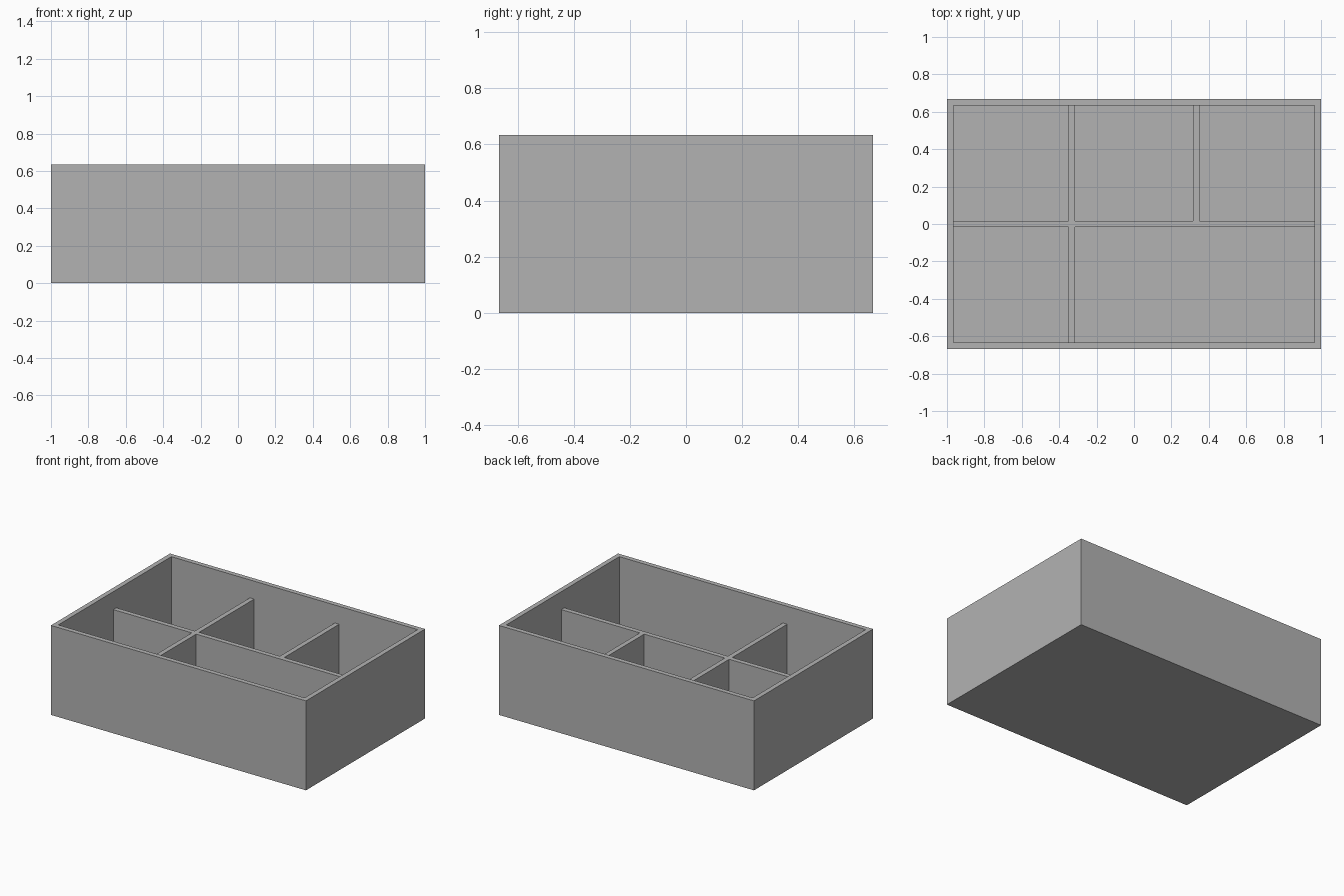
import bpy
import bmesh

cube = bpy.data.objects.get("Cube")
if cube:
    bpy.data.objects.remove(cube, do_unlink=True)

HALF_X, HALF_Y, HEIGHT = 1.0, 0.667, 0.634
WALL = 0.034
DIVIDER_TOP = 0.507
T = WALL / 2                      # half thickness of a divider
IN_X, IN_Y = HALF_X - WALL, HALF_Y - WALL

grey = bpy.data.materials.new("plain_grey")
colour = (0.45, 0.45, 0.45, 1)
grey.diffuse_color = colour
grey.use_nodes = True
grey.node_tree.nodes["Principled BSDF"].inputs["Base Color"].default_value = colour


def extrude_profile(bm, points, z0, z1):
    """Raise a plan outline into a solid and return its top face."""
    base = bm.faces.new([bm.verts.new((x, y, z0)) for x, y in points])
    moved = bmesh.ops.extrude_face_region(bm, geom=[base], use_keep_orig=True)["geom"]
    for v in moved:
        if isinstance(v, bmesh.types.BMVert):
            v.co.z = z1
    bmesh.ops.recalc_face_normals(bm, faces=bm.faces)
    return next(f for f in moved if isinstance(f, bmesh.types.BMFace))


def finish(name, bm):
    mesh = bpy.data.meshes.new(name)
    bm.to_mesh(mesh)
    bm.free()
    mesh.materials.append(grey)
    bpy.context.collection.objects.link(bpy.data.objects.new(name, mesh))


# Open tray: solid box, rim inset, then the inside pushed down to the floor
bm = bmesh.new()
outline = [(-HALF_X, -HALF_Y), (HALF_X, -HALF_Y), (HALF_X, HALF_Y), (-HALF_X, HALF_Y)]
top = extrude_profile(bm, outline, 0, HEIGHT)
bmesh.ops.inset_region(bm, faces=[top], thickness=WALL, use_even_offset=True)
floor = bmesh.ops.extrude_discrete_faces(bm, faces=[top])["faces"][0]
for v in floor.verts:
    v.co.z = WALL
bmesh.ops.recalc_face_normals(bm, faces=bm.faces)
finish("tray", bm)

# Dividers: one long wall, two cross walls behind it and one in front
L, R = -1 / 3, 1 / 3
plan = [(-IN_X, -T), (L - T, -T), (L - T, -IN_Y), (L + T, -IN_Y), (L + T, -T),
        (IN_X, -T), (IN_X, T), (R + T, T), (R + T, IN_Y), (R - T, IN_Y), (R - T, T),
        (L + T, T), (L + T, IN_Y), (L - T, IN_Y), (L - T, T), (-IN_X, T)]
bm = bmesh.new()
extrude_profile(bm, plan, WALL, DIVIDER_TOP)
finish("dividers", bm)
